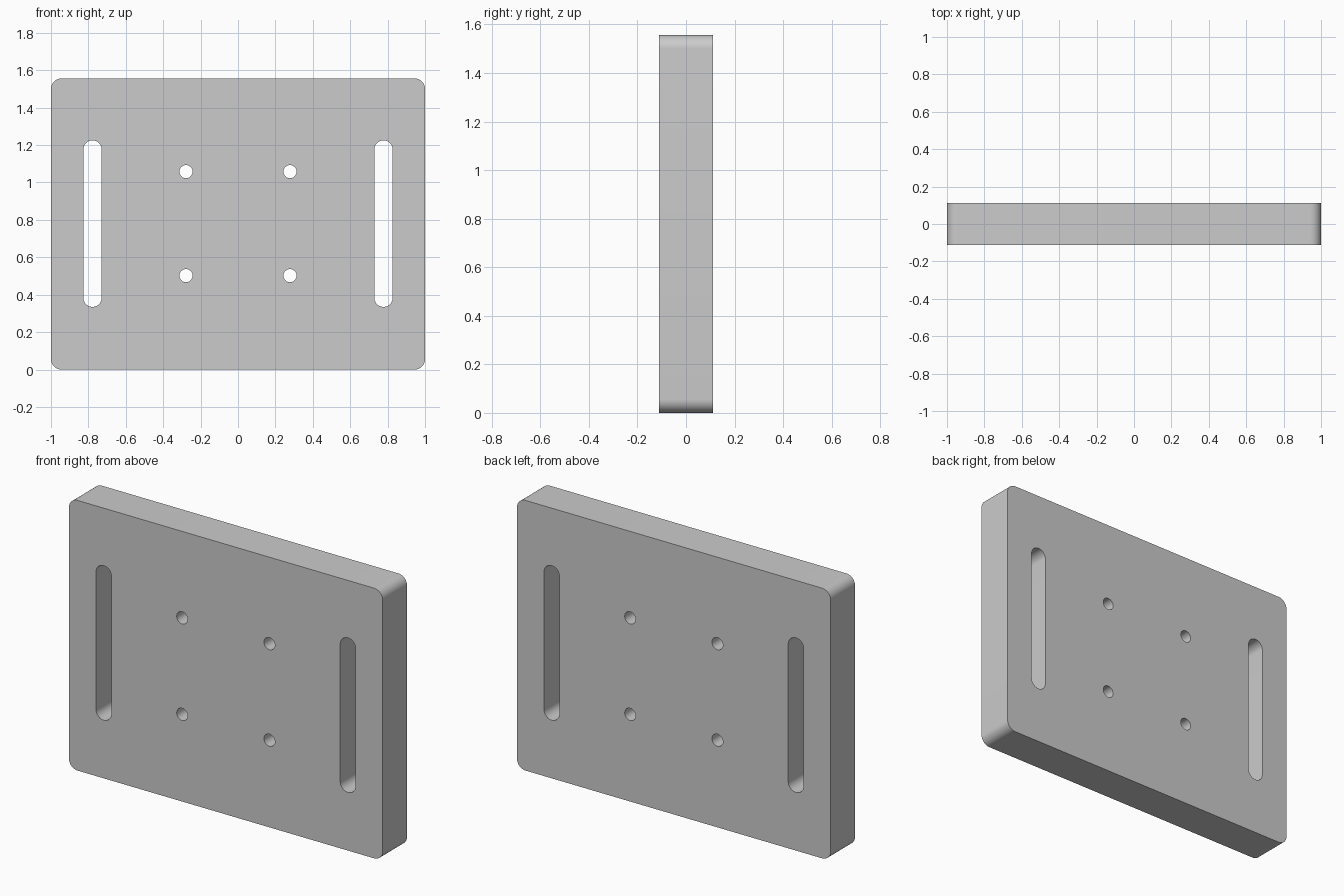
import bpy, bmesh
from math import cos, sin, pi

if "Cube" in bpy.data.objects:
    bpy.data.objects.remove(bpy.data.objects["Cube"])

W, H, T = 2.0, 1.556, 0.222


def rounded_loop(bm, cx, cz, w, h, r, n=12):
    """Closed rounded-rectangle outline in the XZ plane; a circle if w = h = 2r."""
    pts = []
    for k, (sx, sz) in enumerate(((1, 1), (-1, 1), (-1, -1), (1, -1))):
        for i in range(n + 1):
            a = (k + i / n) * pi / 2
            pts.append((cx + sx * (w / 2 - r) + r * cos(a), -T / 2,
                        cz + sz * (h / 2 - r) + r * sin(a)))
    verts = [bm.verts.new(p) for p in pts]
    bmesh.ops.remove_doubles(bm, verts=verts, dist=1e-5)
    verts = [v for v in verts if v.is_valid]
    for a, b in zip(verts, verts[1:] + verts[:1]):
        bm.edges.new((a, b))


bm = bmesh.new()
# plate outline
rounded_loop(bm, 0, H / 2, W, H, 0.056)
for s in (-1, 1):
    # long vertical slot
    rounded_loop(bm, s * 0.778, H / 2 + 0.002, 0.098, 0.89, 0.049)
    # bolt holes
    for z in (0.502, 1.058):
        rounded_loop(bm, s * 0.278, z, 0.07, 0.07, 0.035)

# fill the face around the openings and give it thickness
bmesh.ops.triangle_fill(bm, edges=bm.edges[:], use_beauty=True, use_dissolve=False,
                        normal=(0, -1, 0))
ext = bmesh.ops.extrude_face_region(bm, geom=bm.faces[:])
bmesh.ops.translate(bm, vec=(0, T, 0),
                    verts=[g for g in ext["geom"] if isinstance(g, bmesh.types.BMVert)])
bmesh.ops.recalc_face_normals(bm, faces=bm.faces[:])

mesh = bpy.data.meshes.new("mounting_plate")
bm.to_mesh(mesh)
bm.free()
plate = bpy.data.objects.new("mounting_plate", mesh)
bpy.context.collection.objects.link(plate)
bpy.context.view_layer.objects.active = plate
plate.select_set(True)
bpy.ops.object.shade_smooth_by_angle()
